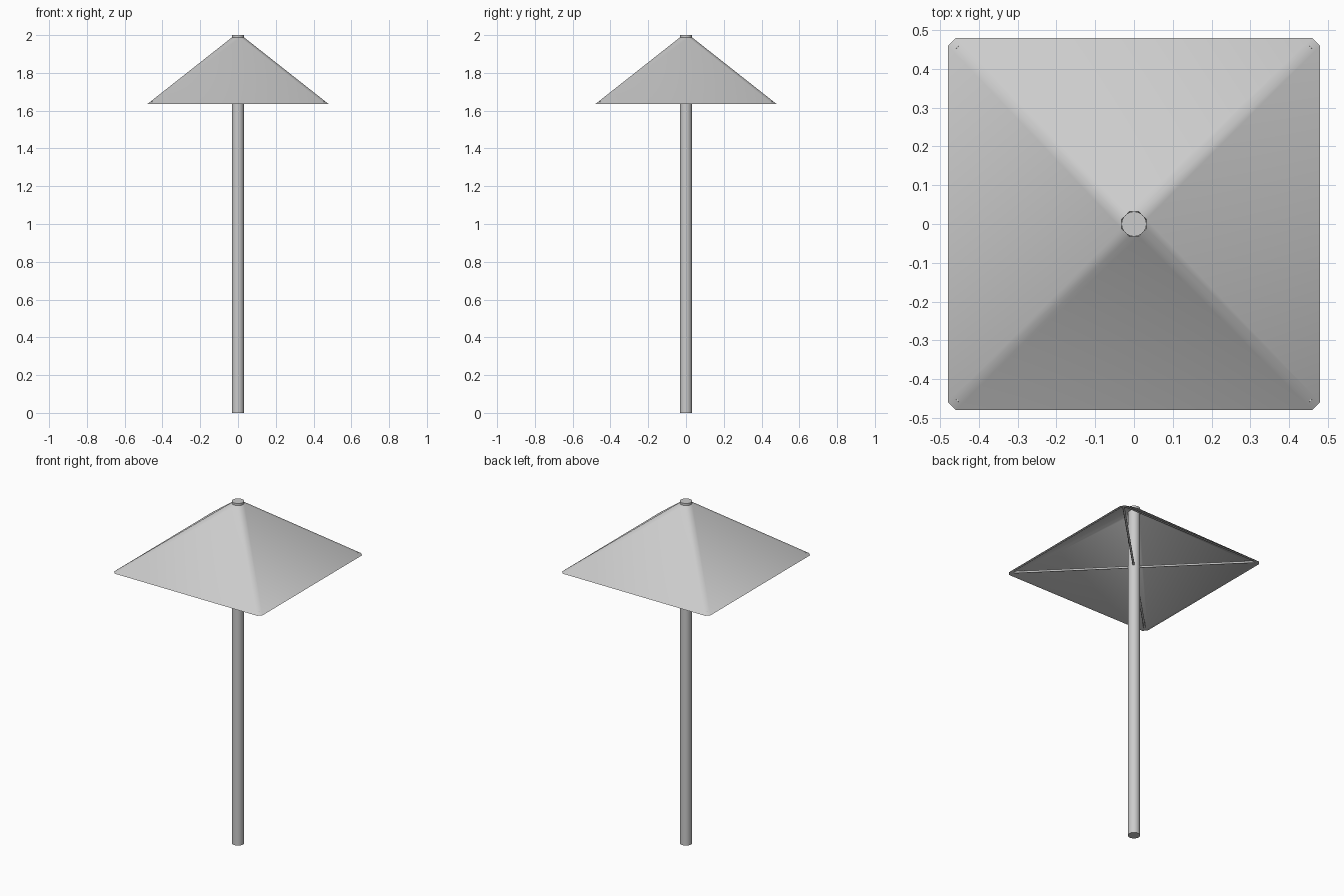
import bpy, bmesh, math
from mathutils import Matrix

cube = bpy.data.objects.get("Cube")
if cube:
    bpy.data.objects.remove(cube, do_unlink=True)

grey = bpy.data.materials.new("light_grey")
grey.use_nodes = True
grey.diffuse_color = (0.6, 0.6, 0.6, 1)
grey.node_tree.nodes["Principled BSDF"].inputs["Base Color"].default_value = (0.6, 0.6, 0.6, 1)


def finish(name, bm):
    """Turn a bmesh into a smooth-shaded object with sharp edges kept."""
    bmesh.ops.recalc_face_normals(bm, faces=bm.faces)
    mesh = bpy.data.meshes.new(name)
    bm.to_mesh(mesh)
    bm.free()
    mesh.materials.append(grey)
    obj = bpy.data.objects.new(name, mesh)
    bpy.context.collection.objects.link(obj)
    bpy.ops.object.select_all(action='DESELECT')
    obj.select_set(True)
    bpy.context.view_layer.objects.active = obj
    bpy.ops.object.shade_smooth_by_angle(angle=math.radians(32))
    return obj


def rod(name, radius, length, sides, matrix):
    bm = bmesh.new()
    bmesh.ops.create_cone(bm, cap_ends=True, segments=sides, radius1=radius,
                          radius2=radius, depth=length, matrix=matrix)
    return finish(name, bm)


def ring(bm, half, z, cut=0.02):
    """Square ring with clipped corners."""
    verts = []
    for i in range(4):
        turn = Matrix.Rotation(i * math.pi / 2, 3, 'Z')
        for x, y in ((half, half - cut), (half - cut, half)):
            v = bm.verts.new((x, y, z))
            v.co = turn @ v.co
            verts.append(v)
    return verts


# Pole, running up through the canopy
rod("pole", 0.032, 2.0, 32, Matrix.Translation((0, 0, 1)))

# Canopy: thin hollow pyramid with clipped corners
base_z, top_z = 1.635, 1.988
bm = bmesh.new()
rings = [ring(bm, 0.48, base_z), ring(bm, 0.032, top_z),
         ring(bm, 0.03, top_z - 0.013), ring(bm, 0.465, base_z)]
for a, b in zip(rings, rings[1:] + rings[:1]):
    for i in range(8):
        j = (i + 1) % 8
        bm.faces.new((a[i], a[j], b[j], b[i]))
finish("canopy", bm)

# Two thin braces crossing from corner to corner under the canopy
for name, angle in (("brace_a", 45), ("brace_b", 135)):
    place = (Matrix.Translation((0, 0, base_z + 0.007))
             @ Matrix.Rotation(math.radians(angle), 4, 'Z')
             @ Matrix.Rotation(math.pi / 2, 4, 'Y'))
    rod(name, 0.006, 1.29, 12, place)
